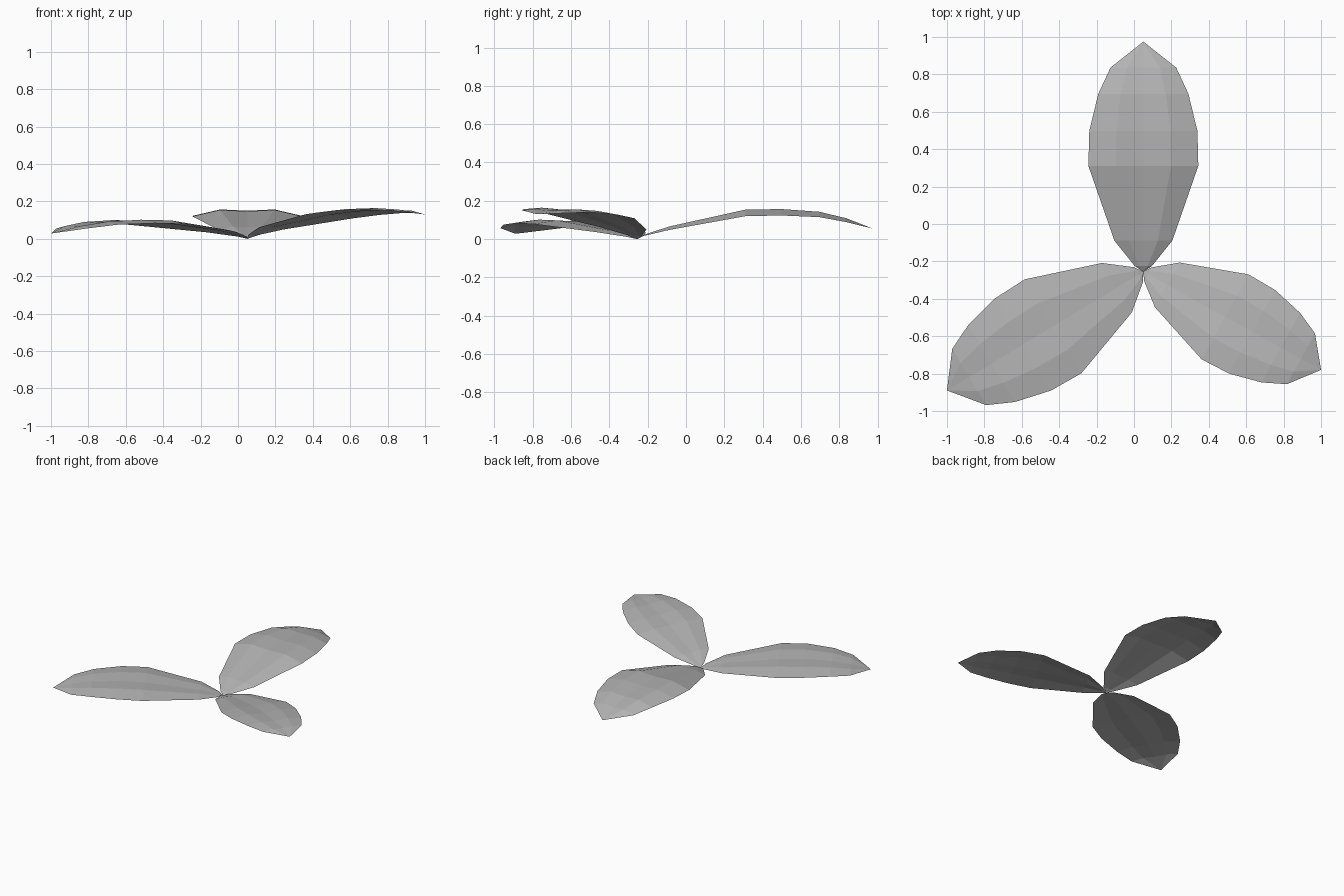
import bpy
import bmesh
from mathutils import Vector

if "Cube" in bpy.data.objects:
    bpy.data.objects.remove(bpy.data.objects["Cube"], do_unlink=True)

leaf_grey = bpy.data.materials.new("leaf_grey")
leaf_grey.use_nodes = True
GREY = (0.45, 0.45, 0.45, 1)
leaf_grey.diffuse_color = GREY
leaf_grey.node_tree.nodes["Principled BSDF"].inputs["Base Color"].default_value = GREY

# Shared leaf outline: share of the length, half width as a share of the length
STATIONS = [(0, 0), (0.025, 0.038), (0.135, 0.126), (0.46, 0.239),
            (0.612, 0.235), (0.773, 0.196), (0.887, 0.143), (1, 0)]
BASE = Vector((0.05, -0.255, 0))


def make_leaf(name, tip, spine, droop, roll):
    """Thin curved leaf from the shared base to the tip, creased along its spine."""
    along = Vector(tip).to_3d() - BASE
    length = along.length
    side = Vector((-along.y, along.x, 0)).normalized()
    bm = bmesh.new()
    rows = []
    for (share, half), height in zip(STATIONS, spine):
        fullness = half / 0.239
        row = []
        for s in (-1, -0.5, 0, 0.5, 1):
            lift = 0.007 if abs(s) == 0.5 else -droop * abs(s)
            point = BASE + along * share + side * (s * half * length)
            point.z = max(0, height + fullness * (lift + roll * s))
            row.append(bm.verts.new(point))
        rows.append(row)
    for a, b in zip(rows, rows[1:]):
        for i in range(4):
            bm.faces.new((a[i], b[i], b[i + 1], a[i + 1]))
    # Close the pointed ends
    bmesh.ops.remove_doubles(bm, verts=bm.verts, dist=0.0005)
    bmesh.ops.recalc_face_normals(bm, faces=bm.faces)
    if sum(f.normal.z for f in bm.faces) < 0:
        bmesh.ops.reverse_faces(bm, faces=bm.faces)
    mesh = bpy.data.meshes.new(name)
    bm.to_mesh(mesh)
    bm.free()
    mesh.materials.append(leaf_grey)
    leaf = bpy.data.objects.new(name, mesh)
    bpy.context.collection.objects.link(leaf)


make_leaf("back_leaf", (0.05, 0.975),
          (0, 0.02, 0.062, 0.147, 0.15, 0.137, 0.105, 0.055), 0.027, 0)
make_leaf("left_leaf", (1, -0.78),
          (0, 0.02, 0.06, 0.128, 0.146, 0.154, 0.149, 0.13), 0.008, -0.011)
make_leaf("right_leaf", (-1, -0.89),
          (0, 0.014, 0.043, 0.09, 0.094, 0.085, 0.064, 0.028), 0.013, 0.002)
